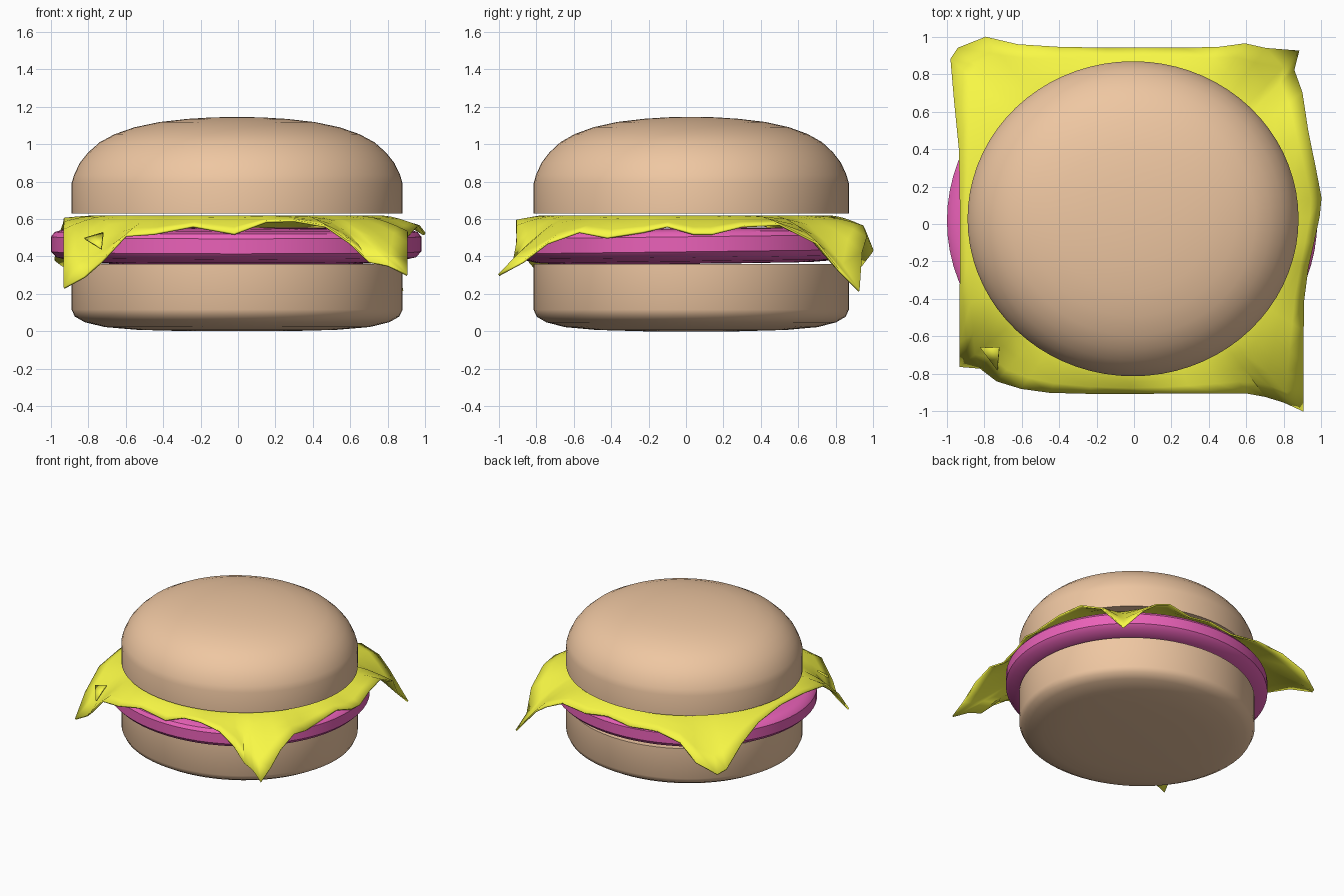
import bpy, bmesh, math
from mathutils import Vector

if "Cube" in bpy.data.objects:
    bpy.data.objects.remove(bpy.data.objects["Cube"])


def material(name, rgb):
    m = bpy.data.materials.new(name)
    m.diffuse_color = (*rgb, 1)
    m.use_nodes = True
    m.node_tree.nodes["Principled BSDF"].inputs["Base Color"].default_value = m.diffuse_color
    return m


def finish(bm, name, mat, angle):
    bmesh.ops.recalc_face_normals(bm, faces=bm.faces[:])
    me = bpy.data.meshes.new(name)
    bm.to_mesh(me)
    bm.free()
    ob = bpy.data.objects.new(name, me)
    bpy.context.collection.objects.link(ob)
    me.materials.append(mat)
    bpy.context.view_layer.objects.active = ob
    ob.select_set(True)
    bpy.ops.object.shade_smooth_by_angle(angle=math.radians(angle))
    ob.select_set(False)
    return ob


def lathe(name, profile, centre, radii, mat, n=72, tilt=0):
    """Closed disc-like body from (relative radius, z) points, stretched to an ellipse."""
    bm = bmesh.new()
    rings = []
    for r, z in profile:
        ring = []
        for i in range(n):
            a = 2 * math.pi * i / n
            y = radii[1] * r * math.sin(a)
            ring.append(bm.verts.new((centre[0] + radii[0] * r * math.cos(a),
                                      centre[1] + y, z + tilt * y)))
        rings.append(ring)
    for lo, hi in zip(rings, rings[1:]):
        for i in range(n):
            j = (i + 1) % n
            bm.faces.new((lo[i], lo[j], hi[j], hi[i]))
    bm.faces.new(rings[0][::-1])
    bm.faces.new(rings[-1])
    return finish(bm, name, mat, 35)


bread = material("bread", (0.86, 0.57, 0.36))
meat = material("meat", (0.82, 0.12, 0.48))
yellow = material("cheese", (0.94, 0.94, 0.06))

# Buns
centre, radii = (-0.005, 0.028), (0.885, 0.842)
lathe("bottom_bun", [(0.3, 0.0), (0.6, 0.007), (0.8, 0.022), (0.92, 0.048), (0.98, 0.078),
                     (1, 0.115), (1, 0.36), (0.3, 0.36)], centre, radii, bread)
lathe("top_bun", [(0.3, 0.628), (1, 0.628), (1, 0.79), (0.985, 0.835), (0.95, 0.9),
                  (0.9, 0.955), (0.83, 1.01), (0.74, 1.053), (0.62, 1.09), (0.47, 1.118),
                  (0.3, 1.135), (0.15, 1.143), (0.03, 1.145)], centre, radii, bread)

# Patty, tipped very slightly
lathe("patty", [(0.3, 0.36), (0.7, 0.362), (0.88, 0.374), (0.97, 0.395), (1, 0.425), (1, 0.505),
                (0.98, 0.53), (0.93, 0.545), (0.3, 0.55)],
      (-0.01, 0.018), (0.99, 0.925), meat, tilt=0.012)

# Cheese slice: wavy drooping outline, lofted from a flat middle
outline = [
    (-.93, -.76, .23), (-.82, -.77, .29), (-.73, -.84, .37), (-.6, -.88, .51), (-.45, -.9, .52),
    (-.24, -.905, .56), (-.02, -.905, .52), (.15, -.905, .585), (.3, -.905, .59),
    (.47, -.905, .56), (.6, -.905, .47), (.7, -.92, .37), (.8, -.95, .35), (.905, -1, .3),
    (.905, -.87, .37), (.905, -.74, .47), (.905, -.57, .53), (.905, -.42, .5), (.93, -.23, .53),
    (.96, -.1, .56), (.99, .04, .52), (1, .14, .52), (.97, .3, .56), (.93, .5, .57),
    (.9, .7, .47), (.855, .82, .32), (.88, .925, .215),
    (.7, .94, .42), (.59, .965, .5), (.45, .945, .56), (.25, .94, .53), (.05, .94, .56),
    (-.15, .94, .53), (-.4, .945, .56), (-.62, .96, .53), (-.79, 1, .43), (-.94, .94, .35),
    (-.98, .88, .38), (-.96, .65, .5), (-.935, .4, .57), (-.93, .1, .6), (-.93, -.2, .58),
    (-.93, -.45, .54), (-.93, -.63, .4)]
top = 0.612
bm = bmesh.new()
rings = []
for t in (0, 0.25, 0.5, 0.75, 1):
    ring = []
    for x, y, z in outline:
        flat = Vector((x, y, 0)).normalized() * 0.78
        p = flat.lerp(Vector((x, y, 0)), t)
        p.z = top - (top - z) * t ** 1.5
        ring.append(bm.verts.new(p))
    rings.append(ring)
bm.faces.new(rings[0])
for a, b in zip(rings, rings[1:]):
    for i in range(len(a)):
        j = (i + 1) % len(a)
        bm.faces.new((a[i], b[i], b[j], a[j]))
# Small folded flap at the front left corner
bm.faces.new([bm.verts.new(p) for p in
              ((-.82, -.66, .495), (-.73, -.78, .44), (-.72, -.66, .525))])
slice_ob = finish(bm, "cheese_slice", yellow, 30)
solid = slice_ob.modifiers.new("thickness", 'SOLIDIFY')
solid.thickness = 0.012
solid.offset = 0
